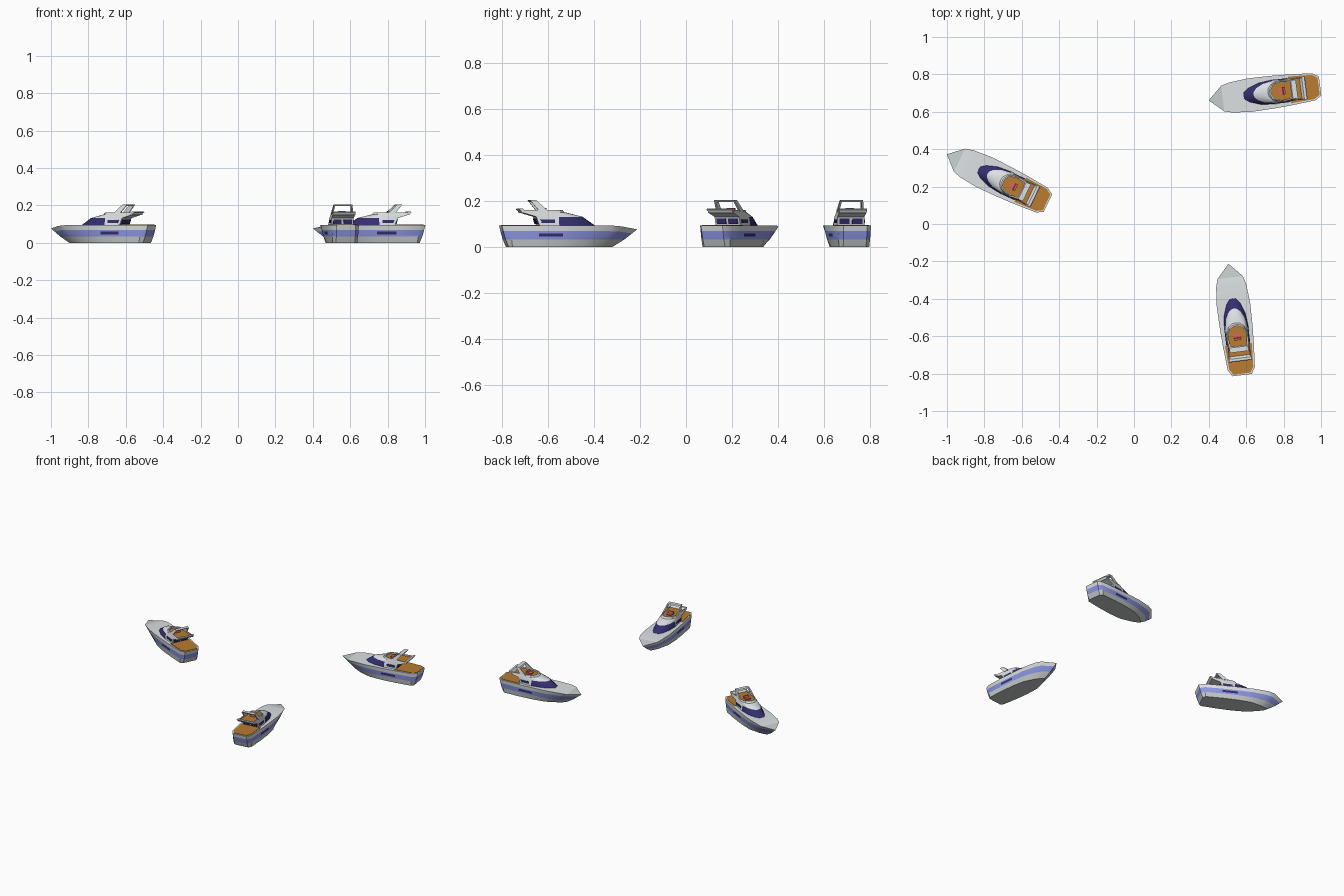
import bpy, bmesh, math

if "Cube" in bpy.data.objects:
    bpy.data.objects.remove(bpy.data.objects["Cube"])

def material(name, col):
    m = bpy.data.materials.new(name)
    m.diffuse_color = (*col, 1)
    m.use_nodes = True
    m.node_tree.nodes["Principled BSDF"].inputs["Base Color"].default_value = m.diffuse_color
    return m

MATS = [material(*a) for a in (
    ("white", (0.72, 0.75, 0.77)), ("lower_grey", (0.55, 0.58, 0.58)),
    ("stripe_blue", (0.27, 0.31, 0.78)), ("navy_glass", (0.035, 0.028, 0.16)),
    ("teak_orange", (0.48, 0.20, 0.03)), ("seat_red", (0.72, 0.14, 0.11)),
    ("bow_grey", (0.56, 0.61, 0.61)))]
WHITE, GREY, BLUE, NAVY, TEAK, RED, BOW = range(7)

# three identical boats: stern position and heading
BOATS = [((0.578, -0.808), 97.0), ((0.995, 0.738), 187.4), ((-0.46, 0.112), 154.2)]

def place(bm, name, rule, smooth=True):
    """Colour the faces by a rule and put a copy of the part on every boat."""
    bmesh.ops.recalc_face_normals(bm, faces=bm.faces)
    me = bpy.data.meshes.new(name)
    for m in MATS:
        me.materials.append(m)
    for f in bm.faces:
        f.normal_update()
        f.material_index = rule(f) if callable(rule) else rule
    bm.to_mesh(me)
    bm.free()
    for (x, y), deg in BOATS:
        ob = bpy.data.objects.new(name, me)
        bpy.context.collection.objects.link(ob)
        ob.location = (x, y, 0)
        ob.rotation_euler = (0, 0, math.radians(deg))
    if smooth:
        bpy.ops.object.select_all(action='DESELECT')
        ob.select_set(True)
        bpy.context.view_layer.objects.active = ob
        bpy.ops.object.shade_smooth_by_angle(angle=math.radians(32))

def loft(levels, caps=True):
    """Skin mirrored half outlines (last point on the centre line)."""
    bm = bmesh.new()
    rings = []
    for half in levels:
        pts = half + [(u, -v, z) for u, v, z in reversed(half[:-1])]
        rings.append([bm.verts.new(p) for p in pts])
    n = len(rings[0])
    for a, b in zip(rings, rings[1:]):
        for i in range(n):
            j = (i + 1) % n
            bm.faces.new((a[i], a[j], b[j], b[i]))
    if caps:
        for r in (rings[0], rings[-1]):
            for i in range(len(levels[0]) - 1):
                vs = [r[i], r[i + 1], r[n - 2 - i], r[n - 1 - i]]
                bm.faces.new(list(dict.fromkeys(vs)))
    return bm

def flat(pts, z):
    return [(u, v, z) for u, v in pts]

def prism(bm, quad, v0, v1):
    """Side profile of (u, z) points extruded across the boat."""
    a = [bm.verts.new((u, v0, z)) for u, z in quad]
    b = [bm.verts.new((u, v1, z)) for u, z in quad]
    bm.faces.new(a)
    bm.faces.new(b[::-1])
    for i in range(len(a)):
        j = (i + 1) % len(a)
        bm.faces.new((a[i], a[j], b[j], b[i]))

# hull: blend the keel outline into the deck outline
KEEL = [(.03, .05), (.045, .066), (.16, .073), (.265, .074), (.36, .066), (.44, .036), (.475, .016), (.49, 0)]
DECK = [(0, .052), (.035, .073), (.16, .083), (.265, .088), (.38, .09), (.48, .081), (.525, .069), (.6, 0)]
H = 0.094

def hull_level(z):
    t = (z / H) ** 0.75
    out = []
    for (a, b), (c, d) in zip(KEEL, DECK):
        u, v = a + (c - a) * t, b + (d - b) * t
        out.append((u, v, z - max(0, u - .5) * 0.17 * z / H))
    return out

def hull_rule(f):
    c = f.calc_center_median()
    if f.normal.z > .8:
        return BOW if c.x > .53 else WHITE
    if .045 < c.z < .06 and .15 < c.x < .27 and abs(c.y) > .07:
        return NAVY
    if c.z < .034:
        return GREY
    return BLUE if c.z < .069 else WHITE

place(loft([hull_level(z) for z in (0, .034, .045, .06, .069, H)]), "hull", hull_rule)

# aft deck planking
AFT = [(.008, .046), (.038, .065), (.165, .072), (.166, 0)]
place(loft([flat(AFT, .092), flat(AFT, .097)]), "aft_deck", TEAK, False)

# cabin with wrapped windscreen and rear overhang
CABIN = [
    flat([(.165, .06), (.25, .066), (.33, .058), (.39, .037), (.415, .018), (.42, 0)], .09),
    flat([(.15, .059), (.25, .06), (.305, .050), (.34, .032), (.355, .016), (.36, 0)], .132),
    flat([(.09, .060), (.23, .055), (.262, .044), (.28, .028), (.287, .014), (.29, 0)], .15)]

def cabin_rule(f):
    c = f.calc_center_median()
    return NAVY if c.z < .125 and c.x > .255 and abs(f.normal.z) < .9 else WHITE
place(loft(CABIN), "cabin", cabin_rule)

# flybridge floor and coaming
FLY = [(.092, .054), (.215, .047), (.25, .036), (.262, .015), (.264, 0)]
OUT = [(.088, .061), (.225, .055), (.262, .043), (.28, .02), (.283, 0)]
RIM = [(.08, .058), (.22, .052), (.255, .040), (.27, .018), (.272, 0)]
place(loft([flat(FLY, .149), flat(FLY, .1525)]), "fly_floor", TEAK, False)
place(loft([flat(OUT, .148), flat(RIM, .162), flat(FLY, .162), flat(FLY, .149)], False), "fly_coaming", WHITE)

# rear spoiler lip
bm = bmesh.new()
prism(bm, [(.10, .148), (.075, .163), (.078, .167), (.092, .167), (.105, .152)], -.061, .061)
place(bm, "spoiler", WHITE, False)

# radar arch: two leaning legs and a cross bar
bm = bmesh.new()
for s in (-1, 1):
    before = set(bm.verts)
    prism(bm, [(.165, .155), (.205, .155), (.152, .203), (.125, .203)], s * .042, s * .05)
    for v in set(bm.verts) - before:
        if v.co.z < .16:
            v.co.y += s * .008
prism(bm, [(.131, .196), (.158, .196), (.152, .204), (.125, .204)], -.049, .049)
place(bm, "radar_arch", WHITE, False)

# helm seat
bm = bmesh.new()
prism(bm, [(.188, .152), (.226, .152), (.226, .16), (.202, .16), (.198, .171), (.188, .171)], -.019, .019)
place(bm, "helm_seat", RED, False)

# side and rear cabin windows as thin plates
bm = bmesh.new()
for s in (-1, 1):
    prism(bm, [(.175, .105), (.232, .105), (.232, .121), (.168, .121)], s * .0585, s * .0645)
    prism(bm, [(.155, .101), (.168, .101), (.160, .124), (.148, .124)], s * .006, s * .05)
place(bm, "cabin_windows", NAVY, False)
